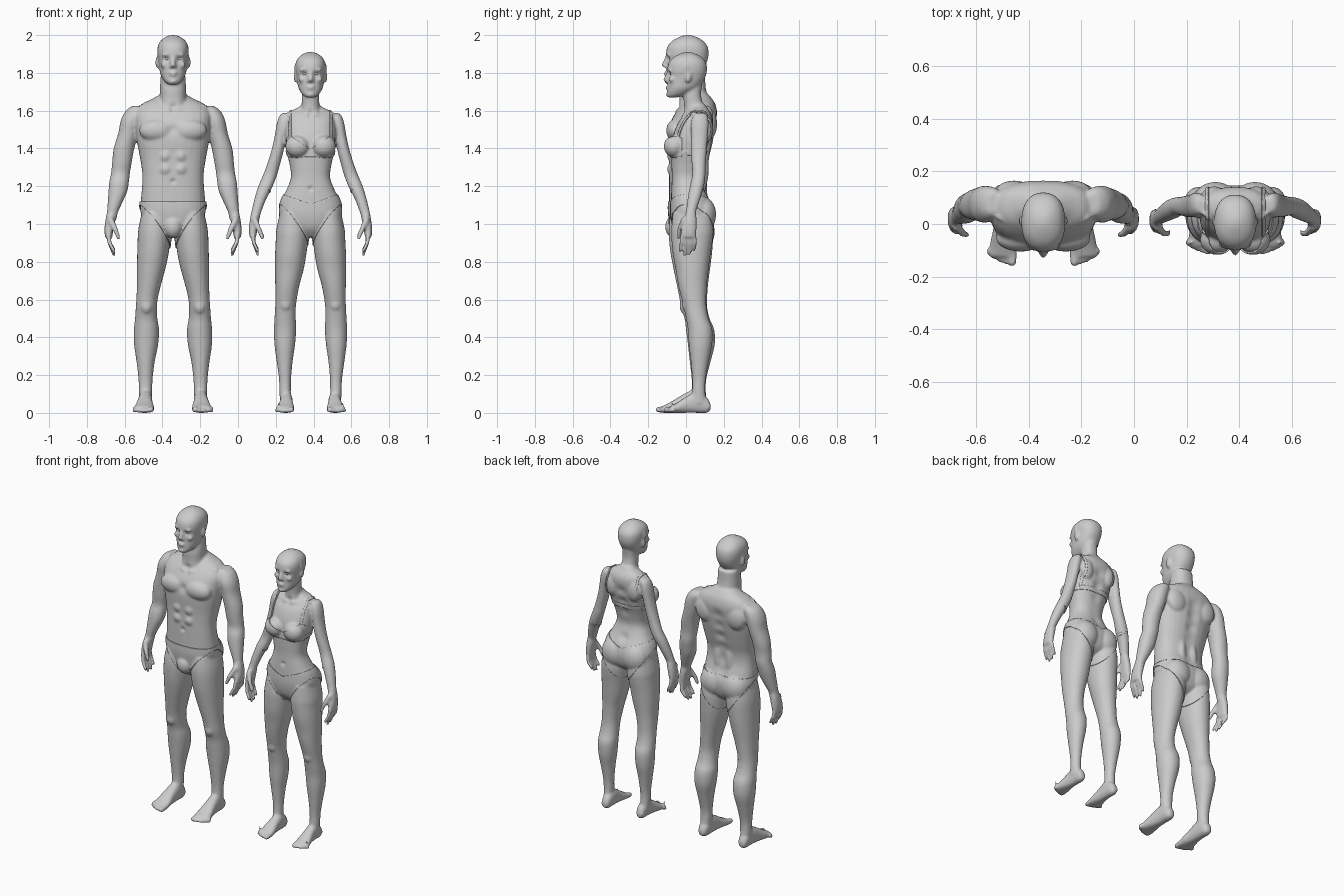
import bpy, bmesh, math
from mathutils import Matrix, Vector


def loft(bm, rings, axis='z', n=2.3, seg=28, sub=4):
    """Closed skin over rings (t, a0, a1, b0, b1), smoothly interpolated."""
    dense = []
    for i in range(len(rings) - 1):
        p0, p1, p2, p3 = (rings[max(0, min(len(rings) - 1, i + k))] for k in (-1, 0, 1, 2))
        for j in range(sub):
            u = j / sub
            dense.append([0.5 * (2 * b + (c - a) * u + (2 * a - 5 * b + 4 * c - d) * u * u
                                 + (3 * b - a - 3 * c + d) * u ** 3)
                          for a, b, c, d in zip(p0, p1, p2, p3)])
    dense.append(rings[-1])
    loops = []
    for t, a0, a1, b0, b1 in dense:
        loop = []
        for k in range(seg):
            c, s = math.cos(math.tau * k / seg), math.sin(math.tau * k / seg)
            a = (a0 + a1) / 2 + (a1 - a0) / 2 * math.copysign(abs(c) ** (2 / n), c)
            b = (b0 + b1) / 2 + (b1 - b0) / 2 * math.copysign(abs(s) ** (2 / n), s)
            loop.append(bm.verts.new((a, b, t) if axis == 'z' else (a, t, b)))
        loops.append(loop)
    for p, q in zip(loops, loops[1:]):
        for k in range(seg):
            m = (k + 1) % seg
            bm.faces.new((p[k], p[m], q[m], q[k]))
    bm.faces.new(loops[0][::-1])
    bm.faces.new(loops[-1])


def full(rings):
    return [(z, -w, w, f, b) for z, w, f, b in rings]


def blob(bm, c, r):
    bmesh.ops.create_icosphere(bm, subdivisions=3, radius=1,
                               matrix=Matrix.Translation(c) @ Matrix.Diagonal((*r, 1)))


def rod(bm, pts, radii):
    for p, r in zip(pts, radii):
        blob(bm, p, (r, r, r))
    for p, q, r, s in zip(pts, pts[1:], radii, radii[1:]):
        p, q = Vector(p), Vector(q)
        m = Matrix.Translation((p + q) / 2) @ (q - p).to_track_quat('Z', 'Y').to_matrix().to_4x4()
        bmesh.ops.create_cone(bm, cap_ends=True, segments=14, radius1=r, radius2=s,
                              depth=(q - p).length, matrix=m)


def placed(bm, build, m):
    n0 = len(bm.verts)
    build(bm)
    for v in list(bm.verts)[n0:]:
        v.co = m @ v.co


def hand(bm):
    loft(bm, [(1.07, .298, .348, .003, .06), (1.02, .305, .358, -.012, .065),
              (.97, .315, .363, -.026, .064), (.93, .322, .36, -.026, .06)])
    for y, tip in ((-.018, .855), (.004, .835), (.027, .84), (.049, .862)):
        y2 = y + (y - .015) * .25
        rod(bm, [(.342, y, .945), (.336, y2, .9), (.312, y2 - .008, tip)], [.013, .0115, .0095])
    rod(bm, [(.33, -.01, 1.02), (.305, -.036, .97), (.288, -.042, .925)], [.018, .014, .01])


def foot(bm):
    loft(bm, [(.124, .13, .165, .015, .05), (.10, .115, .178, 0, .09), (.04, .11, .182, 0, .12),
              (-.02, .108, .19, 0, .095), (-.08, .10, .203, 0, .058), (-.125, .102, .205, 0, .036)], 'y')
    for i in range(5):
        r = .016 if i == 0 else .0115
        x, y = .118 + i * .021 + (.003 if i else 0), -.155 + .0023 * i * i
        rod(bm, [(x - .002, -.10, .022), (x, y + .01, r + .001)], [r * 1.1, r])


def head(bm):
    loft(bm, full([(1.738, .022, -.10, -.055), (1.755, .045, -.107, 0), (1.79, .066, -.104, .06),
                   (1.82, .072, -.103, .09), (1.86, .077, -.102, .112), (1.90, .083, -.106, .12),
                   (1.94, .081, -.098, .114), (1.97, .066, -.072, .09), (1.99, .04, -.035, .055),
                   (2.0, .014, -.005, .025)]))
    rod(bm, [(0, -.1, 1.885), (0, -.117, 1.842)], [.009, .013])
    blob(bm, (0, -.105, 1.799), (.024, .012, .007))
    blob(bm, (0, -.103, 1.788), (.02, .012, .007))
    blob(bm, (0, -.098, 1.755), (.022, .016, .015))


def head_sides(bm):
    blob(bm, (.084, .012, 1.855), (.009, .018, .032))      # ear
    blob(bm, (.034, -.09, 1.895), (.026, .016, .008))      # brow
    blob(bm, (.045, -.078, 1.842), (.022, .02, .018))      # cheek
    blob(bm, (.011, -.108, 1.835), (.009, .012, .008))     # nostril


def figure(name, x, arm, leg, torso, neck, muscles, collar, mats, dents):
    mh, mf, mk = mats
    bm = bmesh.new()
    # paired parts, then their mirror image
    loft(bm, arm, n=2.1)
    loft(bm, leg, n=2.1)
    placed(bm, hand, mh)
    placed(bm, foot, mf)
    placed(bm, head_sides, mk)
    rod(bm, collar, [.009, .009])
    for c, r in muscles:
        blob(bm, c, r)
    dup = bmesh.ops.duplicate(bm, geom=bm.verts[:] + bm.edges[:] + bm.faces[:])['geom']
    bmesh.ops.scale(bm, vec=(-1, 1, 1), verts=[g for g in dup if isinstance(g, bmesh.types.BMVert)])
    bmesh.ops.reverse_faces(bm, faces=[g for g in dup if isinstance(g, bmesh.types.BMFace)])
    # central parts
    loft(bm, full(torso), n=2.4)
    loft(bm, full(neck))
    placed(bm, head, mk)
    bmesh.ops.recalc_face_normals(bm, faces=bm.faces[:])
    me = bpy.data.meshes.new(name)
    bm.to_mesh(me)
    bm.free()
    ob = bpy.data.objects.new(name, me)
    bpy.context.collection.objects.link(ob)
    # fuse into one skin
    rm = ob.modifiers.new("fuse", 'REMESH')
    rm.mode, rm.voxel_size = 'VOXEL', .0075
    sm = ob.modifiers.new("soften", 'SMOOTH')
    sm.factor, sm.iterations = .5, 5
    skin = bpy.data.meshes.new_from_object(ob.evaluated_get(bpy.context.evaluated_depsgraph_get()))
    ob.modifiers.clear()
    ob.data = skin
    # press in the eye sockets, navel and muscle grooves
    eye = mk @ Vector((.032, -.1, 1.876))
    for dx, dy, dz, r, depth in dents + [(*eye, .014, .012)]:
        for v in skin.vertices:
            d2 = (abs(v.co.x) - dx) ** 2 + (v.co.y - dy) ** 2 + (v.co.z - dz) ** 2
            if d2 < 6 * r * r:
                v.co.y += depth * math.exp(-d2 / (r * r))
    skin.shade_smooth()
    ob.location.x = x
    # eyeballs
    bm = bmesh.new()
    for s in (-1, 1):
        blob(bm, mk @ Vector((.032 * s, -.078, 1.876)), (.013, .013, .0115))
    me = bpy.data.meshes.new(name + "_eyes")
    bm.to_mesh(me)
    bm.free()
    me.shade_smooth()
    eyes = bpy.data.objects.new(name + "_eyes", me)
    bpy.context.collection.objects.link(eyes)
    eyes.location.x = x
    return ob


def garment(name, body, cuts, thick=.005):
    """Half of the skin trimmed by planes (point, outward normal), mirrored and thickened."""
    bm = bmesh.new()
    bm.from_mesh(body.data)
    for co, no in [((0, 0, 0), (-1, 0, 0))] + cuts:
        bmesh.ops.bisect_plane(bm, geom=bm.verts[:] + bm.edges[:] + bm.faces[:],
                               plane_co=co, plane_no=no, clear_outer=True)
    me = bpy.data.meshes.new(name)
    bm.to_mesh(me)
    bm.free()
    ob = bpy.data.objects.new(name, me)
    bpy.context.collection.objects.link(ob)
    ob.location = body.location
    ob.modifiers.new("mirror", 'MIRROR')
    so = ob.modifiers.new("thickness", 'SOLIDIFY')
    so.thickness, so.offset = thick, 1


I = Matrix.Identity(4)
T, D = Matrix.Translation, lambda *s: Matrix.Diagonal((*s, 1))

# man
man = figure(
    "man_body", -.344,
    [(1.625, .17, .215, .04, .12), (1.60, .15, .25, .02, .14), (1.55, .165, .276, .005, .145),
     (1.48, .183, .29, .01, .14), (1.40, .205, .314, .015, .13), (1.33, .218, .322, .02, .12),
     (1.27, .228, .328, .025, .12), (1.22, .234, .338, .01, .112), (1.17, .243, .342, .003, .1),
     (1.11, .27, .346, 0, .08), (1.06, .292, .35, 0, .062), (1.03, .297, .352, 0, .06)],
    [(1.06, .03, .165, -.08, .135), (.97, .012, .184, -.092, .145), (.865, .02, .189, -.085, .14),
     (.78, .036, .191, -.07, .13), (.706, .056, .191, -.055, .12), (.62, .078, .193, -.037, .112),
     (.56, .085, .197, -.027, .112), (.50, .083, .201, -.008, .125), (.44, .074, .207, 0, .15),
     (.36, .079, .206, .01, .152), (.27, .097, .193, .02, .13), (.18, .108, .183, .03, .108),
     (.12, .11, .181, .03, .105), (.05, .115, .178, .02, .11)],
    [(.935, .05, -.04, .06), (.98, .13, -.075, .12), (1.06, .172, -.09, .14), (1.13, .17, -.09, .125),
     (1.2, .164, -.09, .105), (1.27, .163, -.09, .105), (1.35, .175, -.09, .125),
     (1.45, .193, -.095, .148), (1.53, .2, -.085, .16), (1.59, .2, -.055, .165),
     (1.635, .165, -.02, .155), (1.66, .115, .005, .14), (1.685, .07, .02, .12)],
    [(1.58, .085, -.045, .14), (1.66, .071, -.035, .12), (1.72, .069, -.035, .105), (1.8, .064, -.02, .1)],
    [((.085, -.055, 1.495), (.095, .05, .06)), ((.075, .085, 1.05), (.085, .068, .09)),
     ((.11, .125, 1.53), (.07, .04, .08)), ((0, -.06, .985), (.045, .045, .055)),
     ((.04, -.075, 1.36), (.034, .024, .035)), ((.04, -.077, 1.29), (.034, .022, .033)),
     ((.04, .09, 1.2), (.03, .025, .12)), ((.141, -.012, .565), (.03, .022, .04))],
    [(.02, -.05, 1.6), (.17, .025, 1.625)], (I, I, I),
    [(0, -.095, 1.225, .012, .012), (0, -.1, 1.5, .025, .01), (0, -.05, 1.62, .02, .012)]
    + [(0, .14, z, .035, -.014) for z in (1.15, 1.22, 1.3, 1.38, 1.46, 1.53)])

# woman
hand_w = T((.288, .025, 1.06)) @ D(.93, .9, .99) @ T((-.322, -.03, -1.06))
foot_w = T((.13, .128, 0)) @ D(.88, .87, .93) @ T((-.15, -.122, 0))
head_w = T((0, 0, 1.91)) @ D(.96, .93, .92) @ T((0, 0, -2))
woman = figure(
    "woman_body", .384,
    [(1.588, .122, .148, .05, .10), (1.57, .11, .166, .035, .115), (1.53, .118, .179, .025, .12),
     (1.46, .13, .191, .025, .115), (1.39, .142, .207, .025, .11), (1.32, .16, .229, .03, .105),
     (1.26, .177, .251, .033, .103), (1.20, .2, .277, .02, .095), (1.13, .235, .298, .008, .075),
     (1.06, .262, .314, 0, .052), (1.03, .268, .318, 0, .05)],
    [(1.06, .03, .162, -.07, .135), (.97, .012, .181, -.078, .145), (.92, .012, .184, -.077, .142),
     (.84, .022, .188, -.07, .13), (.76, .036, .189, -.055, .12), (.67, .06, .187, -.04, .11),
     (.57, .077, .187, -.015, .108), (.50, .078, .191, 0, .12), (.44, .076, .194, .01, .14),
     (.36, .082, .191, .015, .138), (.27, .095, .179, .025, .12), (.18, .103, .167, .033, .105),
     (.12, .104, .165, .033, .102), (.05, .108, .162, .025, .108)],
    [(.935, .045, -.03, .05), (.98, .12, -.065, .12), (1.05, .166, -.08, .142), (1.12, .158, -.08, .13),
     (1.18, .128, -.078, .1), (1.245, .104, -.075, .08), (1.31, .11, -.077, .09),
     (1.38, .126, -.078, .11), (1.46, .135, -.07, .13), (1.53, .132, -.045, .14),
     (1.57, .125, -.015, .138), (1.598, .105, .01, .125), (1.617, .065, .015, .11), (1.635, .045, .02, .1)],
    [(1.55, .06, -.02, .12), (1.62, .048, -.01, .095), (1.68, .046, -.015, .08), (1.74, .046, -.01, .085)],
    [((.068, -.06, 1.412), (.06, .052, .056)), ((.075, .09, 1.05), (.08, .066, .09)),
     ((.08, .11, 1.5), (.045, .033, .07)), ((.132, 0, .575), (.028, .022, .036))],
    [(.02, -.017, 1.575), (.12, .04, 1.585)], (hand_w, foot_w, head_w),
    [(0, -.08, 1.187, .011, .011), (0, -.02, 1.59, .018, .01)]
    + [(0, .12, z, .03, -.012) for z in (1.17, 1.25, 1.33, 1.41, 1.49)])

# underwear
garment("man_briefs", man, [((0, 0, 1.118), (0, 0, 1)), ((0, 0, .86), (1.4, -.35, -1))], .006)
garment("woman_briefs", woman, [((0, 0, 1.105), (-.35, 0, 1)), ((0, 0, .88), (1.4, -.35, -1))], .004)
garment("bra_band", woman, [((0, 0, 1.39), (0, 0, 1)), ((0, 0, 1.365), (0, 0, -1)), ((.137, 0, 0), (1, 0, 0))])
garment("bra_cups", woman, [((0, 0, 1.355), (0, 0, -1)), ((0, 0, 1.395), (-.65, 0, 1)),
                            ((0, 0, 1.54), (.7, 0, 1)), ((.132, 0, 0), (1, 0, 0)), ((0, -.02, 0), (0, 1, 0))], .006)
garment("bra_straps", woman, [((.1, 0, 0), (-1, 0, 0)), ((.112, 0, 0), (1, 0, 0)), ((0, 0, 1.41), (0, -.4, -1))])
